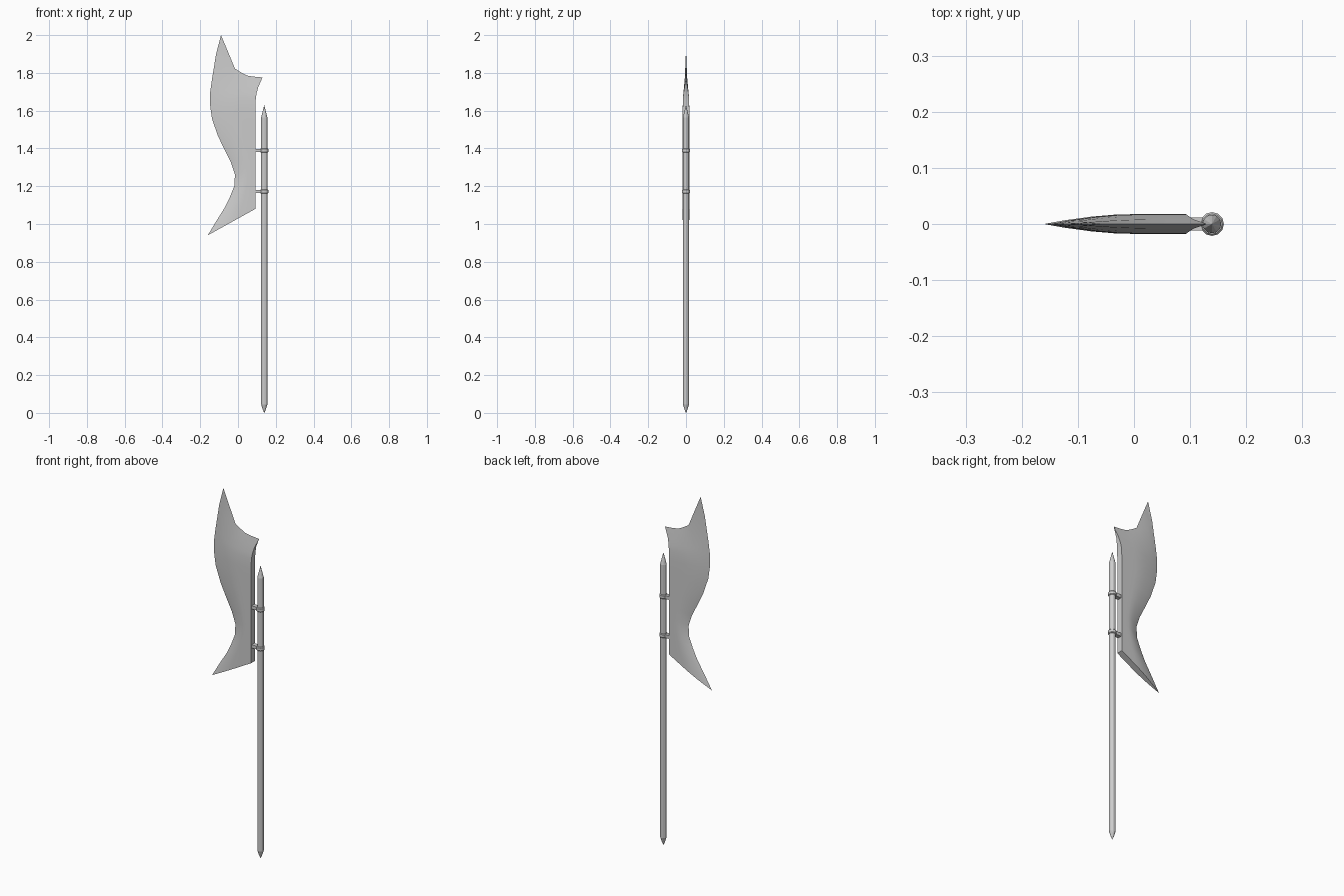
import bpy, bmesh, math

if "Cube" in bpy.data.objects:
    bpy.data.objects.remove(bpy.data.objects["Cube"])

POLE_X = 0.139


def finish(name, bm, smooth=None):
    bmesh.ops.remove_doubles(bm, verts=bm.verts, dist=1e-5)
    bmesh.ops.recalc_face_normals(bm, faces=bm.faces)
    me = bpy.data.meshes.new(name)
    bm.to_mesh(me)
    bm.free()
    ob = bpy.data.objects.new(name, me)
    bpy.context.collection.objects.link(ob)
    if smooth:
        bpy.ops.object.select_all(action='DESELECT')
        ob.select_set(True)
        bpy.context.view_layer.objects.active = ob
        bpy.ops.object.shade_smooth_by_angle(angle=math.radians(smooth))
    return ob


def lathe(name, profile, sides=12):
    """Closed turned shape around the pole axis from (radius, z) pairs."""
    bm = bmesh.new()
    rings = [[bm.verts.new((POLE_X + r * math.cos(2 * math.pi * i / sides),
                            r * math.sin(2 * math.pi * i / sides), z))
              for i in range(sides)] for r, z in profile]
    for a, b in zip(rings, rings[1:]):
        for i in range(sides):
            j = (i + 1) % sides
            bm.faces.new((a[i], a[j], b[j], b[i]))
    bmesh.ops.remove_doubles(bm, verts=bm.verts, dist=1e-5)
    return finish(name, bm)


# Pole with pointed ends
lathe("pole", [(0, 0), (0.007, 0.015), (0.0165, 0.045), (0.0165, 1.565), (0, 1.63)])

# Two clamps: collar around the pole plus an arm into the blade spine
for label, z in (("lower", 1.172), ("upper", 1.389)):
    lathe(label + "_collar", [(0, z - .011), (.018, z - .011), (.0212, z - .007),
                              (.0212, z + .007), (.018, z + .011), (0, z + .011)])
    bpy.ops.mesh.primitive_cube_add(size=1, location=(0.108, 0, z))
    arm = bpy.context.object
    arm.name = label + "_arm"
    arm.scale = (0.045, 0.024, 0.018)

# Blade rows, bottom to top: edge x, z, spine x, z, thickness factor, top-notch weight
rows = [
    (-.160, .940, .092, 1.08, 1, 0), (-.115, 1.015, .092, 1.12, 1, 0),
    (-.070, 1.087, .092, 1.16, 1, 0), (-.042, 1.145, .092, 1.21, 1, 0),
    (-.020, 1.200, .092, 1.25, 1, 0), (-.016, 1.262, .092, 1.30, 1, 0),
    (-.037, 1.325, .092, 1.36, 1, 0), (-.072, 1.395, .092, 1.42, 1, 0),
    (-.107, 1.468, .092, 1.48, 1, 0), (-.138, 1.558, .092, 1.54, 1, 0),
    (-.148, 1.632, .092, 1.60, 1, .03), (-.147, 1.700, .094, 1.66, .95, .12),
    (-.138, 1.765, .098, 1.69, .78, .3), (-.116, 1.900, .107, 1.725, .45, .6),
    (-.090, 2.000, .130, 1.776, 0, 1),
]
# Columns: position from edge to spine, depth of the notch in the top edge
cols = [(0, 0), (.07, -.021), (.15, -.045), (.336, -.102), (.5, -.088),
        (.627, -.074), (.8, -.041), (1, 0)]

bm = bmesh.new()
sheets = []
for side in (-1, 1):
    sheet = []
    for lx, lz, rx, rz, g, w in rows:
        line = []
        for u, notch in cols:
            t = 0.0175 * g * (1 - (1 - min(1, u / 0.6)) ** 1.7)
            line.append(bm.verts.new((lx + (rx - lx) * u, side * t,
                                      lz + (rz - lz) * u + notch * w)))
        sheet.append(line)
    sheets.append(sheet)
    for a, b in zip(sheet, sheet[1:]):
        for i in range(len(cols) - 1):
            bm.faces.new((a[i], a[i + 1], b[i + 1], b[i]))
# Flat spine and flat bottom close the two sides
f, k = sheets
for i in range(len(rows) - 1):
    bm.faces.new((f[i][-1], k[i][-1], k[i + 1][-1], f[i + 1][-1]))
for i in range(len(cols) - 1):
    bm.faces.new((f[0][i], k[0][i], k[0][i + 1], f[0][i + 1]))
finish("blade", bm, smooth=30)
